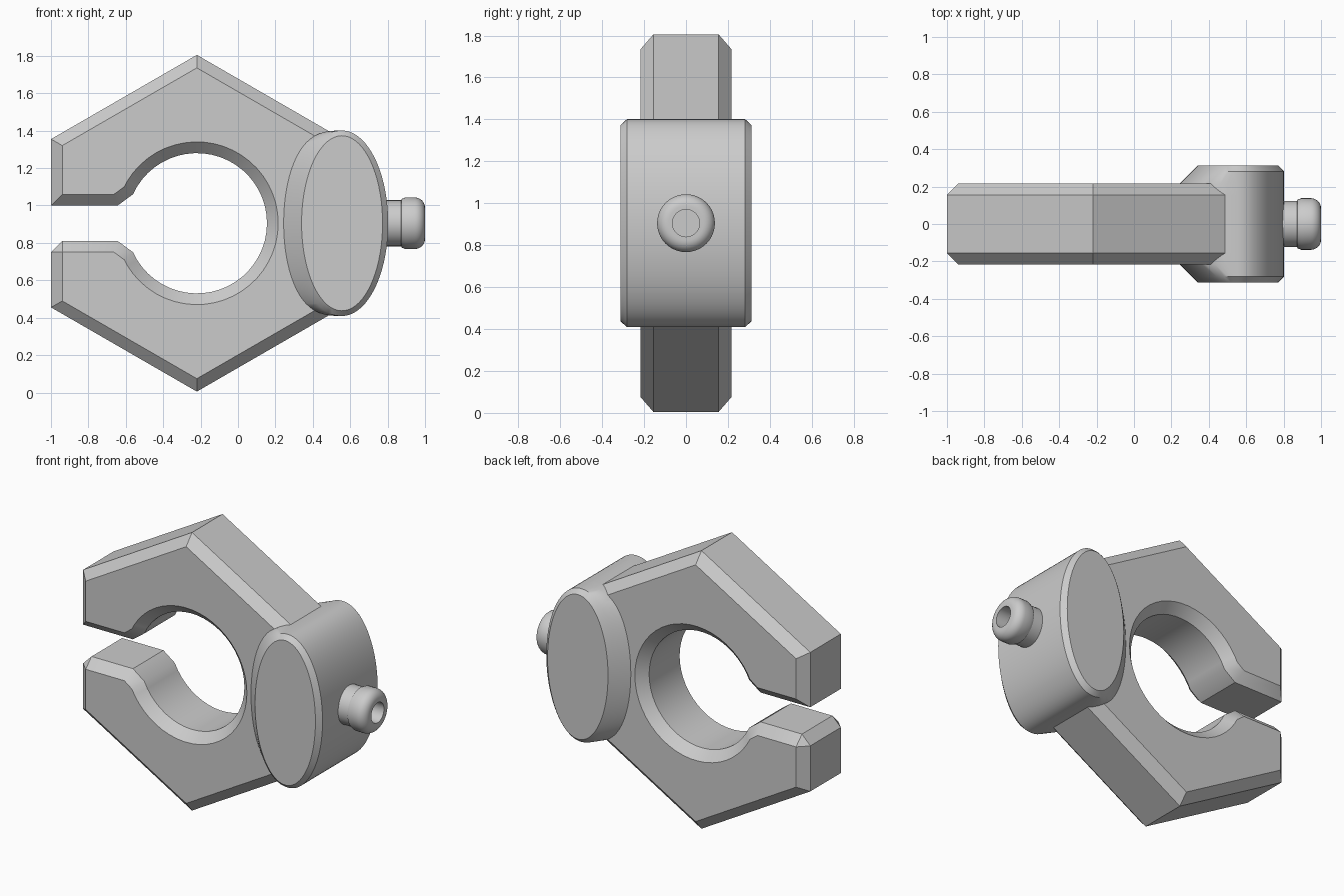
import bpy, bmesh, math

if "Cube" in bpy.data.objects:
    bpy.data.objects.remove(bpy.data.objects["Cube"], do_unlink=True)

grey = bpy.data.materials.new("plain grey")
grey.use_nodes = True
COLOUR = (0.6, 0.6, 0.6, 1)
grey.diffuse_color = COLOUR
grey.node_tree.nodes["Principled BSDF"].inputs["Base Color"].default_value = COLOUR

CX, CZ = -0.22, 0.905      # centre of the clamp ring
CHAMFER = 0.06


def finish(name, bm, angle=30):
    bmesh.ops.recalc_face_normals(bm, faces=bm.faces)
    mesh = bpy.data.meshes.new(name)
    bm.to_mesh(mesh)
    bm.free()
    mesh.materials.append(grey)
    ob = bpy.data.objects.new(name, mesh)
    bpy.context.collection.objects.link(ob)
    bpy.ops.object.select_all(action='DESELECT')
    ob.select_set(True)
    bpy.context.view_layer.objects.active = ob
    bpy.ops.object.shade_smooth_by_angle(angle=math.radians(angle))


def loft(name, rings):
    """Skin a list of closed rings and cap both ends."""
    bm = bmesh.new()
    loops = [[bm.verts.new(p) for p in ring] for ring in rings]
    n = len(loops[0])
    for a, b in zip(loops, loops[1:]):
        for i in range(n):
            j = (i + 1) % n
            bm.faces.new((a[i], a[j], b[j], b[i]))
    bm.faces.new(loops[0])
    bm.faces.new(loops[-1])
    finish(name, bm)


# Clamp body: hexagon with a round bore and a slot on one side
HALF, R, BORE, GAP = 0.216, 0.90, 0.375, 0.095
w = R * math.cos(math.pi / 6)
start = math.pi - math.asin((GAP + CHAMFER) / BORE)
upper_lip = (-0.423, GAP)
outline = [(-w, GAP), (-w, R / 2), (0, R), (w, R / 2), (w, -R / 2), (0, -R),
           (-w, -R / 2), (-w, -GAP), (upper_lip[0], -GAP)]
STEPS = 44
for i in range(STEPS + 1):
    a = -start + 2 * start * i / STEPS
    outline.append((BORE * math.cos(a), BORE * math.sin(a)))
outline.append(upper_lip)

bm = bmesh.new()
front = bm.faces.new([bm.verts.new((CX + x, -HALF, CZ + z)) for x, z in outline])
back = bmesh.ops.extrude_face_region(bm, geom=[front], use_keep_orig=True)
for v in back["geom"]:
    if isinstance(v, bmesh.types.BMVert):
        v.co.y = HALF
bmesh.ops.recalc_face_normals(bm, faces=bm.faces)


def on_rim(e):
    a, b = (v.co for v in e.verts)
    if abs(a.y - b.y) < 0.001:
        return True
    return abs(a.x - CX + w) < 0.001 and abs(a.z - CZ + GAP) < 0.001


bmesh.ops.bevel(bm, geom=[e for e in bm.edges if on_rim(e)], offset=CHAMFER,
                offset_type='OFFSET', segments=1, affect='EDGES', clamp_overlap=False)
finish("clamp_body", bm)

# Oval hinge barrel: wider flank toward the ring, narrow bevel elsewhere
BX = 0.555


def oval(y, left, right, height, power=1.0, n=72):
    ring = []
    for i in range(n):
        a = 2 * math.pi * i / n
        c = math.cos(a)
        x = right * c if c > 0 else -left * abs(c) ** power
        ring.append((BX + x, y, CZ + height * math.sin(a)))
    return ring


half_sections = [(0.312, 0.215, 0.218, 0.468, 1.0),
                 (0.282, 0.245, 0.248, 0.496, 0.9),
                 (0.216, 0.311, 0.248, 0.496, 0.7),
                 (0.150, 0.311, 0.248, 0.496, 0.7)]
rings = [oval(-y, *rest) for y, *rest in half_sections]
rings += [oval(y, *rest) for y, *rest in reversed(half_sections)]
loft("hinge_barrel", rings)

# Nozzle: neck, rounded head and a blind hole, turned about the x axis
profile = [(0.74, 0.123), (0.872, 0.123)]
FILLET, HEAD = 0.055, 0.138
profile += [(0.875, 0.130), (0.895, HEAD)]
for i in range(9):
    a = math.pi / 2 * i / 8
    profile.append((1 - FILLET + FILLET * math.sin(a),
                    HEAD - FILLET + FILLET * math.cos(a)))
profile += [(1.0, 0.065), (0.88, 0.065)]
SIDES = 40
loft("nozzle", [[(x, r * math.cos(2 * math.pi * i / SIDES),
                  CZ + r * math.sin(2 * math.pi * i / SIDES))
                 for i in range(SIDES)] for x, r in profile])
